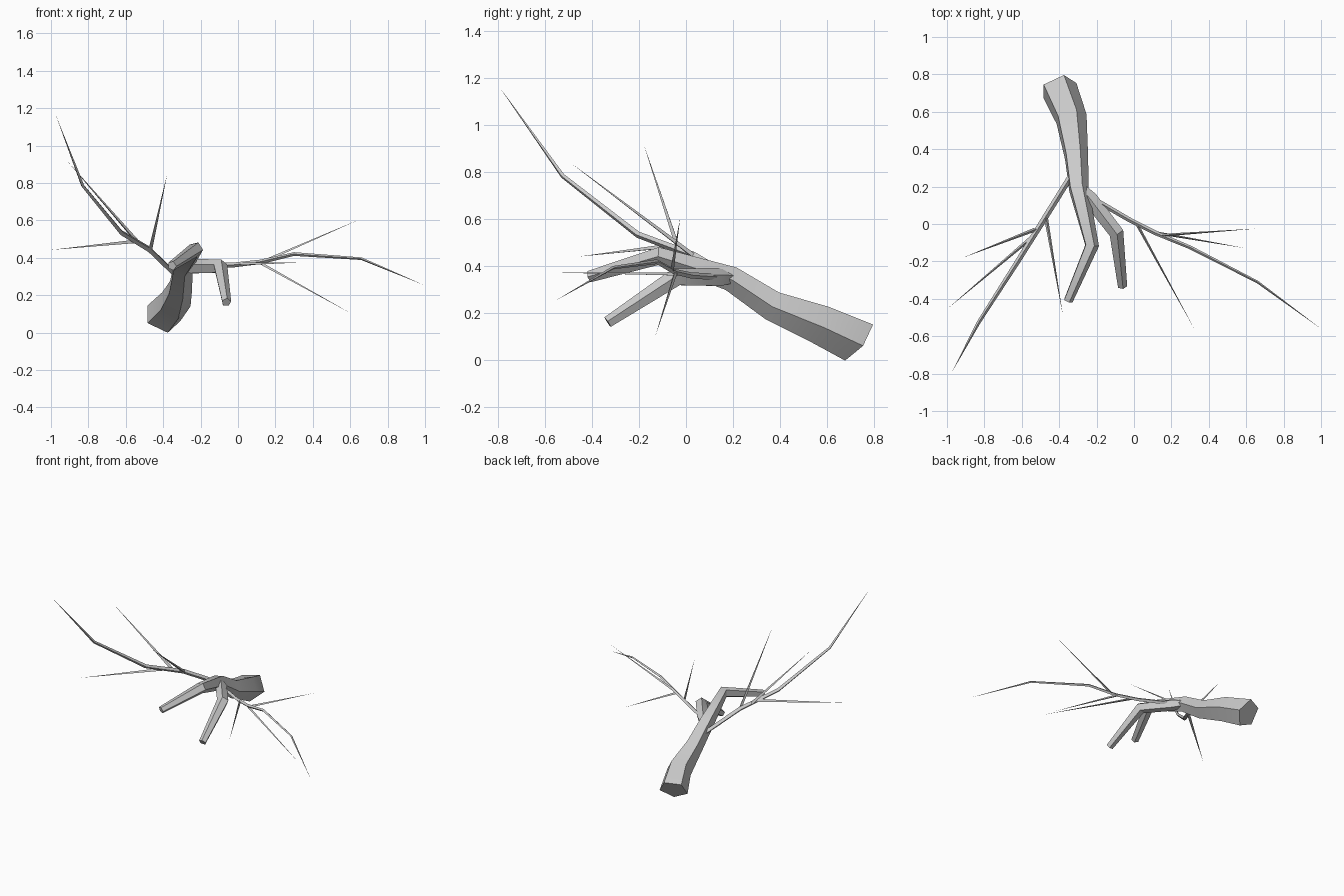
import bpy, bmesh
from math import cos, sin, tau, radians
from mathutils import Vector

if "Cube" in bpy.data.objects:
    bpy.data.objects.remove(bpy.data.objects["Cube"])


def limb(name, pts, sides, up=(0.03, 0.064, 0.069), start_dir=None):
    """Faceted tapering tube through (x, y, z, radius); radius 0 makes a point."""
    P = [Vector(p[:3]) for p in pts]
    bm = bmesh.new()
    rings, u = [], Vector(up)
    for i, p in enumerate(P):
        a = (p - P[i - 1]).normalized() if i else Vector()
        b = (P[i + 1] - p).normalized() if i < len(P) - 1 else Vector()
        t = (a + b).normalized()
        if i == 0 and start_dir:
            t = Vector(start_dir).normalized()
        u = (u - t * u.dot(t)).normalized()      # carry the frame along
        v = t.cross(u)
        r = pts[i][3]
        if r == 0:
            rings.append([bm.verts.new(p)])
        else:
            rings.append([bm.verts.new(p + r * (u * cos(tau * k / sides) + v * sin(tau * k / sides)))
                          for k in range(sides)])
    for A, B in zip(rings, rings[1:]):
        for k in range(sides):
            n = (k + 1) % sides
            if len(B) == 1:
                bm.faces.new((A[k], A[n], B[0]))
            else:
                bm.faces.new((A[k], A[n], B[n], B[k]))
    bm.faces.new(rings[0][::-1])
    if len(rings[-1]) > 1:
        bm.faces.new(rings[-1])
    bmesh.ops.recalc_face_normals(bm, faces=bm.faces)
    me = bpy.data.meshes.new(name)
    bm.to_mesh(me)
    bm.free()
    ob = bpy.data.objects.new(name, me)
    bpy.context.collection.objects.link(ob)
    bpy.ops.object.select_all(action='DESELECT')
    ob.select_set(True)
    bpy.context.view_layer.objects.active = ob
    bpy.ops.object.shade_smooth_by_angle(angle=radians(30))
    return ob


# Thick branch: cut end, up to the fork, bent and cut again
limb("main_branch", [(-.405, .729, .082, .102), (-.34, .57, .155, .089),
                     (-.312, .365, .235, .067), (-.298, .19, .35, .056),
                     (-.227, -.115, .445, .040), (-.353, -.41, .357, .026)],
     5, start_dir=(.31, -.75, .58))

# Forked stub, its root buried in the main branch
limb("side_stub", [(-.29, .20, .352, .026), (-.235, .135, .351, .042),
                   (-.095, -.045, .352, .041), (-.062, -.333, .162, .026)], 5, up=(0, 0, 1))

# Left twig, then right twig
limb("left_twig", [(-.335, .26, .31, .016), (-.475, .035, .445, .016),
                   (-.625, -.205, .535, .014), (-.83, -.525, .785, .010),
                   (-.975, -.795, 1.165, 0)], 4, up=(0, 0, 1))
limb("right_twig", [(-.21, .13, .355, .014), (-.02, .02, .362, .013),
                    (.12, -.05, .378, .012), (.30, -.125, .42, .010),
                    (.66, -.31, .395, .007), (1.0, -.56, .252, 0)], 4, up=(0, 0, 1))

# Three fine offshoots on each twig
offshoots = {
    "left_offshoot": [((-.47, .03, .445), (-.38, -.49, .84)),
                      ((-.53, -.03, .475), (-.915, -.18, .92)),
                      ((-.545, -.07, .485), (-1.0, -.455, .442))],
    "right_offshoot": [((.15, -.06, .385), (.65, -.025, .605)),
                       ((.11, -.045, .375), (.60, -.13, .105)),
                       ((.015, .0, .365), (.325, -.565, .374))],
}
for name, twigs in offshoots.items():
    r = .012 if name.startswith("left") else .009
    for i, (a, b) in enumerate(twigs):
        limb(f"{name}_{i + 1}", [(*a, r), (*b, 0)], 3, up=(0, 0, 1))
